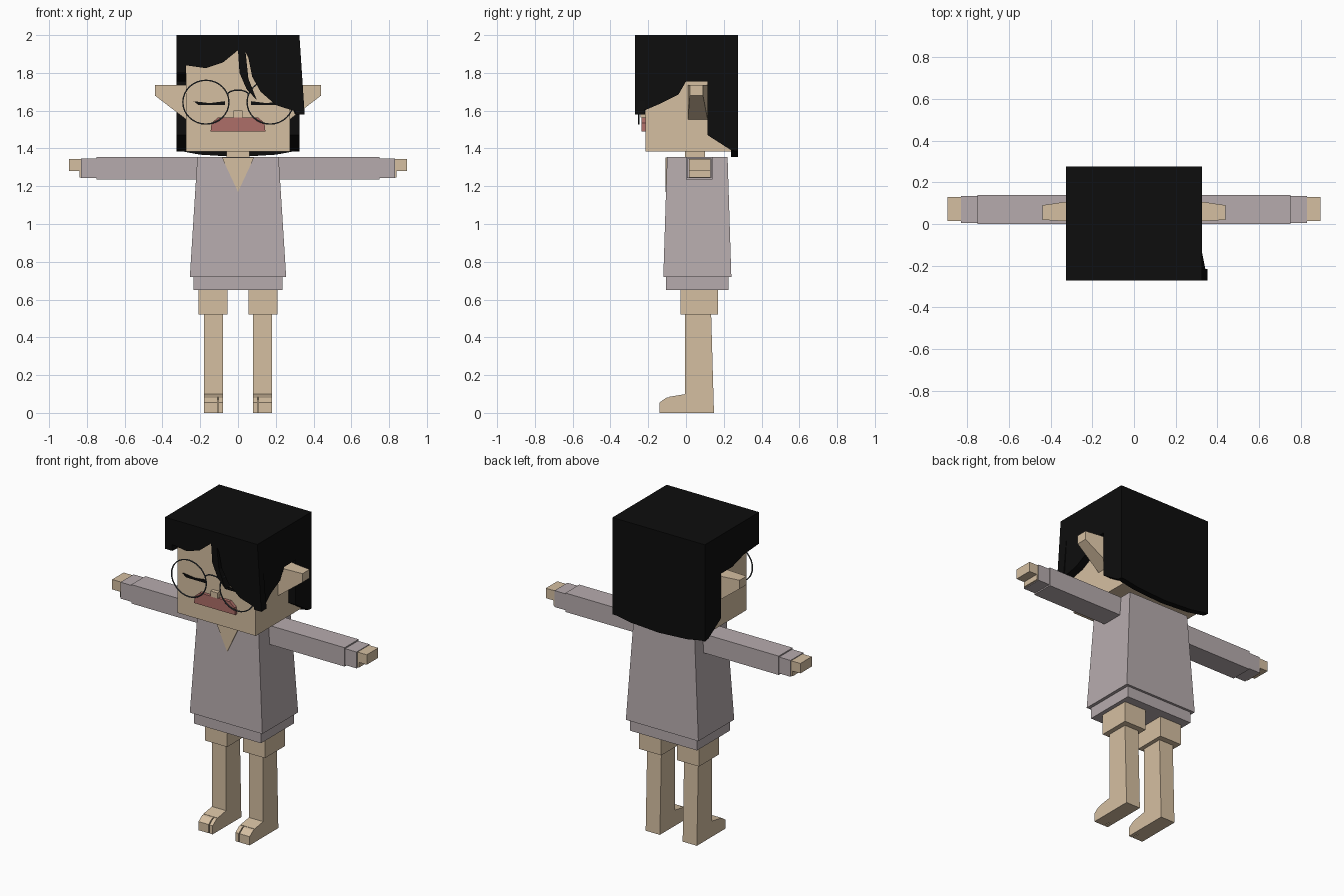
import bpy
import bmesh
from math import sin, cos, pi
from mathutils import Vector

cube = bpy.data.objects.get("Cube")
if cube:
    bpy.data.objects.remove(cube, do_unlink=True)


def material(name, rgb):
    m = bpy.data.materials.new(name)
    m.use_nodes = True
    m.diffuse_color = (*rgb, 1)
    m.node_tree.nodes["Principled BSDF"].inputs["Base Color"].default_value = (*rgb, 1)
    return m


SKIN = material("skin", (0.665, 0.52, 0.357))
CLOTH = material("mauve_cloth", (0.47, 0.41, 0.42))
HAIR = material("black_hair", (0.004, 0.004, 0.004))
LIPS = material("lip_red", (0.42, 0.156, 0.138))
METAL = material("glasses_metal", (0.05, 0.06, 0.07))


def place(axis, a, u, v):
    """Point from a position along an axis and the two remaining coordinates."""
    return {"x": (a, u, v), "y": (u, a, v), "z": (u, v, a)}[axis]


def skin_rings(name, first, second, mat):
    """Closed solid between two matching outlines."""
    bm = bmesh.new()
    r1 = [bm.verts.new(p) for p in first]
    r2 = [bm.verts.new(p) for p in second]
    n = len(r1)
    bm.faces.new(r1)
    bm.faces.new(r2[::-1])
    for i in range(n):
        j = (i + 1) % n
        bm.faces.new((r1[j], r1[i], r2[i], r2[j]))
    bmesh.ops.recalc_face_normals(bm, faces=bm.faces)
    me = bpy.data.meshes.new(name)
    bm.to_mesh(me)
    bm.free()
    me.materials.append(mat)
    ob = bpy.data.objects.new(name, me)
    bpy.context.collection.objects.link(ob)
    return ob


def prism(name, axis, a, b, outline, mat):
    return skin_rings(name, [place(axis, a, *p) for p in outline],
                      [place(axis, b, *p) for p in outline], mat)


def taper(name, axis, a, rect_a, b, rect_b, mat):
    """Box whose two ends (u0, u1, v0, v1) may differ."""
    def ring(pos, r):
        corners = ((r[0], r[2]), (r[1], r[2]), (r[1], r[3]), (r[0], r[3]))
        return [place(axis, pos, *c) for c in corners]
    return skin_rings(name, ring(a, rect_a), ring(b, rect_b), mat)


def box(name, x0, x1, y0, y1, z0, z1, mat):
    return taper(name, "z", z0, (x0, x1, y0, y1), z1, (x0, x1, y0, y1), mat)


def wire(name, points, radius, mat, closed=False):
    cu = bpy.data.curves.new(name, "CURVE")
    cu.dimensions = "3D"
    cu.bevel_depth = radius
    cu.bevel_resolution = 1
    sp = cu.splines.new("POLY")
    sp.points.add(len(points) - 1)
    for p, co in zip(sp.points, points):
        p.co = (*co, 1)
    sp.use_cyclic_u = closed
    cu.materials.append(mat)
    bpy.context.collection.objects.link(bpy.data.objects.new(name, cu))


# Torso, hem and neckline
taper("sweater", "z", 0.72, (-0.255, 0.255, -0.12, 0.24),
      1.355, (-0.215, 0.215, -0.10, 0.22), CLOTH)
box("shorts_hem", -0.235, 0.235, -0.105, 0.225, 0.65, 0.73, CLOTH)
prism("neckline", "y", -0.109, -0.10, [(-0.085, 1.352), (0.085, 1.352), (0, 1.17)], SKIN)
box("neck", -0.06, 0.06, -0.005, 0.10, 1.34, 1.40, SKIN)

# Head and face
box("head", -0.275, 0.275, -0.215, 0.24, 1.385, 1.95, SKIN)
box("nose", -0.025, 0.025, -0.24, -0.21, 1.565, 1.6, SKIN)
half_lip = [(0.145, 1.49), (0.14, 1.535), (0.105, 1.565)]
prism("mouth", "y", -0.235, -0.21,
      half_lip + [(-x, z) for x, z in reversed(half_lip)], LIPS)

# Paired parts
for s, side in ((1, "left"), (-1, "right")):
    def pair(name, x0, x1, *rest):
        return box(f"{side}_{name}", min(s * x0, s * x1), max(s * x0, s * x1), *rest)

    pair("sleeve", 0.19, 0.75, 0.0, 0.14, 1.235, 1.355, CLOTH)
    pair("cuff", 0.74, 0.83, 0.005, 0.135, 1.243, 1.347, CLOTH)
    pair("hand", 0.82, 0.895, 0.015, 0.13, 1.28, 1.343, SKIN)
    pair("palm", 0.815, 0.84, 0.015, 0.13, 1.247, 1.29, SKIN)
    pair("thigh", 0.055, 0.21, -0.03, 0.17, 0.52, 0.66, SKIN)
    taper(f"{side}_shin", "z", 0, (s * 0.08, s * 0.18, -0.005, 0.148),
          0.53, (s * 0.08, s * 0.18, -0.005, 0.133), SKIN)

    # Foot with a slit beside the big toe
    foot = [(0.0, 0), (0.0, 0.1), (-0.09, 0.085), (-0.09, 0)]
    prism(f"{side}_foot", "x", s * 0.08, s * 0.18, foot, SKIN)
    toes = [(-0.08, 0), (-0.08, 0.085), (-0.105, 0.08), (-0.14, 0.055), (-0.14, 0)]
    prism(f"{side}_big_toe", "x", s * 0.08, s * 0.103, toes, SKIN)
    prism(f"{side}_toes", "x", s * 0.109, s * 0.18, toes, SKIN)

    taper(f"{side}_ear", "x", s * 0.27, (0.01, 0.115, 1.55, 1.735),
          s * 0.44, (0.02, 0.09, 1.68, 1.735), SKIN)
    eye = [(0.07, 1.63), (0.21, 1.63), (0.235, 1.65), (0.15, 1.64), (0.07, 1.65)]
    prism(f"{side}_closed_eye", "y", -0.222, -0.214, [(s * x, z) for x, z in eye], HAIR)
    rim = [(s * 0.17 + 0.122 * cos(t * pi / 16), -0.25, 1.645 + 0.116 * sin(t * pi / 16))
           for t in range(32)]
    wire(f"{side}_glasses_rim", rim, 0.004, METAL, True)

bridge = [(0.055 * cos(t * pi / 8), -0.25, 1.685 + 0.024 * sin(t * pi / 8)) for t in range(9)]
wire("glasses_bridge", bridge, 0.004, METAL)

# Hair: crown, back, sides and swept fringe
box("hair_crown", -0.325, 0.325, -0.27, 0.275, 1.92, 2.0, HAIR)
prism("hair_back", "y", 0.238, 0.275,
      [(-0.325, 2), (-0.325, 1.39), (-0.2, 1.367), (0, 1.355), (0.2, 1.367),
       (0.325, 1.39), (0.325, 2)], HAIR)
side_back = [(0.275, 2), (0.275, 1.385), (0.24, 1.39), (0.115, 1.47), (0.115, 1.755)]
prism("hair_right_side", "x", -0.325, -0.274,
      [(-0.27, 2)] + side_back + [(0.0, 1.755), (-0.12, 1.79), (-0.27, 1.8)], HAIR)
left_side = prism("hair_left_side", "x", 0.274, 0.325,
                  [(-0.27, 2)] + side_back +
                  [(0.0, 1.755), (-0.04, 1.685), (-0.13, 1.64), (-0.27, 1.58)], HAIR)
for v in left_side.data.vertices:
    if v.co.y < -0.2 and v.co.z < 1.7:
        v.co.x += 0.028
prism("hair_fringe", "y", -0.27, -0.216,
      [(0.325, 2), (-0.325, 2), (-0.325, 1.8), (-0.275, 1.84), (-0.17, 1.825),
       (-0.08, 1.855), (0.0, 1.92), (0.008, 1.8), (0.045, 1.715), (0.1, 1.655),
       (0.055, 1.77), (0.04, 1.91), (0.055, 1.88), (0.075, 1.78), (0.12, 1.7),
       (0.2, 1.63), (0.353, 1.58), (0.345, 1.65), (0.325, 1.88)], HAIR)
